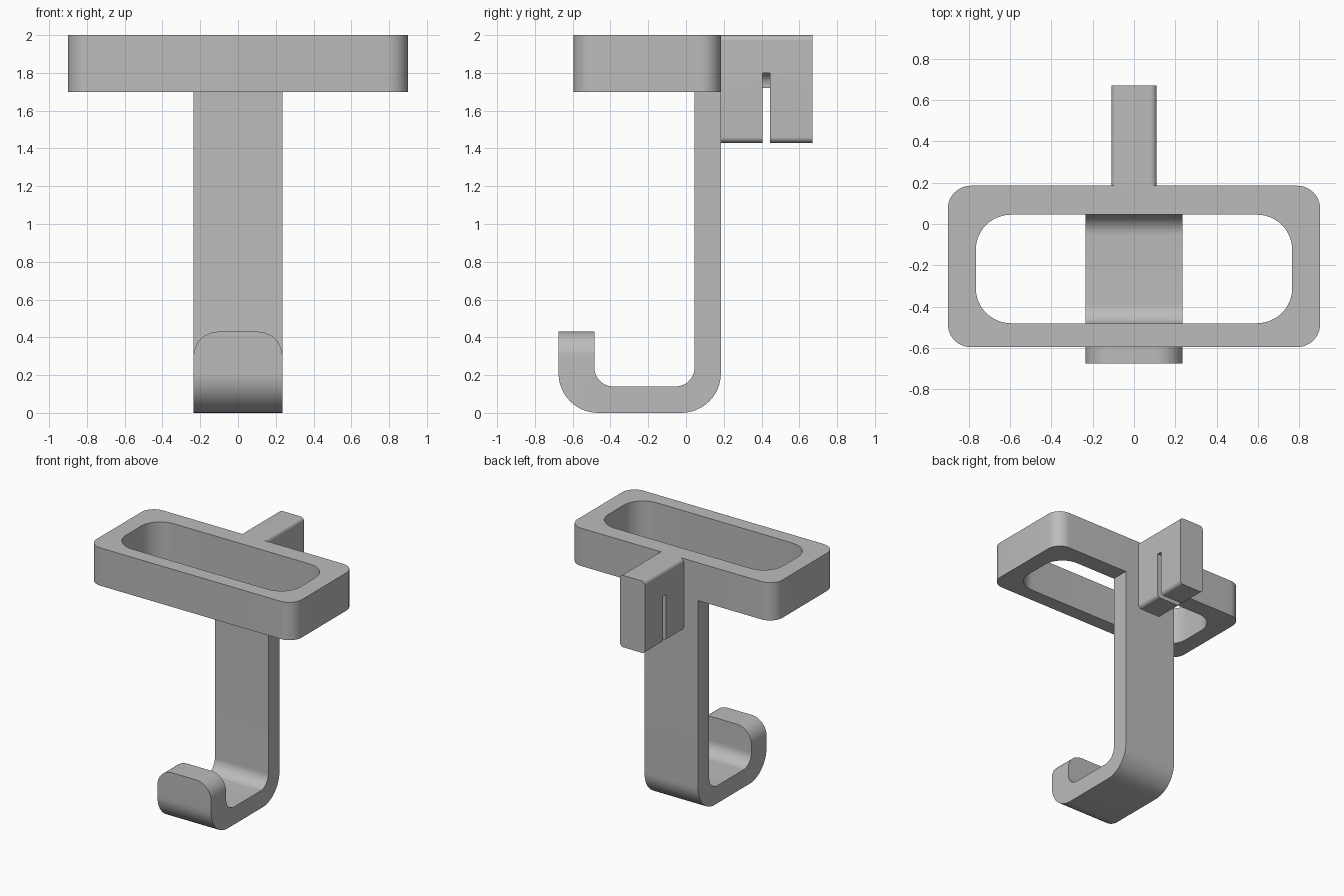
import bpy, bmesh
from math import radians, sin, cos, pi
from mathutils import Vector

cube = bpy.data.objects.get("Cube")
if cube:
    bpy.data.objects.remove(cube, do_unlink=True)

GREY = (0.5, 0.5, 0.5, 1.0)
grey = bpy.data.materials.new("plain grey")
grey.use_nodes = True
grey.diffuse_color = GREY
grey.node_tree.nodes["Principled BSDF"].inputs["Base Color"].default_value = GREY


def rounded(corners, steps=12):
    """Outline from (u, v, radius) corners, each rounded by a tangent arc."""
    points = []
    for i, (u, v, r) in enumerate(corners):
        p = Vector((u, v))
        if r == 0:
            points.append(p)
            continue
        a = (Vector(corners[i - 1][:2]) - p).normalized()
        b = (Vector(corners[(i + 1) % len(corners)][:2]) - p).normalized()
        centre = p + (a + b) * r  # all corners are square
        for k in range(steps + 1):
            t = k / steps * pi / 2
            points.append(centre - b * r * cos(t) - a * r * sin(t))
    return points


def rectangle(u0, u1, v0, v1, r):
    return rounded([(u0, v0, r), (u1, v0, r), (u1, v1, r), (u0, v1, r)])


def place(axis, p, depth):
    """Put a 2D outline point at a depth along the extrusion axis."""
    return {"x": (depth, p.x, p.y), "y": (p.x, depth, p.y), "z": (p.x, p.y, depth)}[axis]


def finish(name, bm):
    bmesh.ops.recalc_face_normals(bm, faces=bm.faces)
    mesh = bpy.data.meshes.new(name)
    bm.to_mesh(mesh)
    bm.free()
    mesh.materials.append(grey)
    obj = bpy.data.objects.new(name, mesh)
    bpy.context.collection.objects.link(obj)
    return obj


def smooth(obj):
    bpy.ops.object.select_all(action="DESELECT")
    obj.select_set(True)
    bpy.context.view_layer.objects.active = obj
    bpy.ops.object.shade_smooth_by_angle(angle=radians(30))


def prism(outline, axis, d0, d1):
    bm = bmesh.new()
    loops = [[bm.verts.new(place(axis, p, d)) for p in outline] for d in (d0, d1)]
    for loop in loops:
        bm.faces.new(loop)
    for i in range(len(outline)):
        bm.faces.new((loops[0][i - 1], loops[0][i], loops[1][i], loops[1][i - 1]))
    return bm


# Rectangular ring: outer and inner outlines joined by quads
bm = bmesh.new()
outer = rectangle(-0.9, 0.9, -0.595, 0.185, 0.11)
inner = rectangle(-0.765, 0.765, -0.48, 0.045, 0.17)
loops = [[bm.verts.new(place("z", p, z)) for p in line]
         for line, z in ((outer, 1.7), (outer, 2.0), (inner, 2.0), (inner, 1.7))]
for j in range(4):
    for i in range(len(outer)):
        bm.faces.new((loops[j - 1][i - 1], loops[j - 1][i], loops[j][i], loops[j][i - 1]))
smooth(finish("holder_ring", bm))

# J-shaped hook with rounded tip corners
profile = rounded([(0.185, 1.7, 0), (0.185, 0, 0.21), (-0.675, 0, 0.21), (-0.675, 0.43, 0),
                   (-0.485, 0.43, 0), (-0.485, 0.14, 0.1), (0.045, 0.14, 0.1), (0.045, 1.7, 0)])
bm = prism(profile, "x", -0.235, 0.235)
tip_edges = [e for e in bm.edges
             if all(abs(v.co.z - 0.43) < 1e-4 for v in e.verts)
             and abs(e.verts[0].co.x - e.verts[1].co.x) < 1e-4]
bmesh.ops.bevel(bm, geom=tip_edges, offset=0.13, segments=12, profile=0.5, affect="EDGES")
smooth(finish("hook", bm))

# Rear clip with a narrow slot open at the bottom
clip = finish("rear_clip", prism(rectangle(-0.11, 0.11, 1.43, 2.0, 0.03), "y", 0.185, 0.67))
slot_outline = rounded([(-0.2, 1.3, 0), (0.2, 1.3, 0), (0.2, 1.8, 0), (0.02, 1.8, 0.07),
                        (0.02, 1.72, 0), (-0.02, 1.72, 0), (-0.02, 1.8, 0.07), (-0.2, 1.8, 0)])
cutter = finish("slot_cutter", prism(slot_outline, "y", 0.405, 0.445))
cutter.hide_render = True
cut = clip.modifiers.new("slot", "BOOLEAN")
cut.operation = "DIFFERENCE"
cut.solver = "EXACT"
cut.object = cutter
bpy.context.view_layer.objects.active = clip
bpy.ops.object.modifier_apply(modifier=cut.name)
bpy.data.objects.remove(cutter, do_unlink=True)
smooth(clip)
